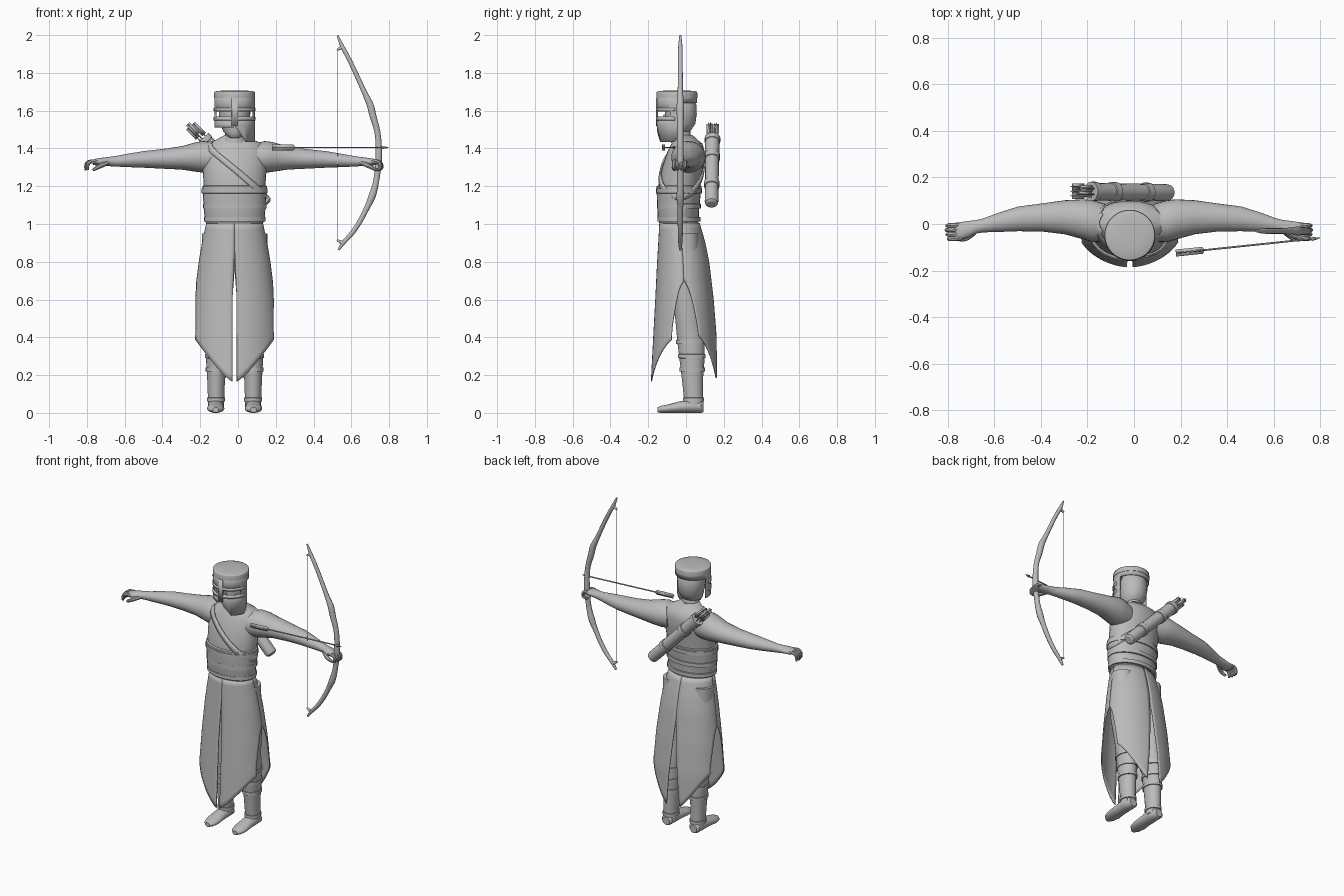
import bpy, bmesh, math
from mathutils import Vector

if "Cube" in bpy.data.objects:
    bpy.data.objects.remove(bpy.data.objects["Cube"])

grey = bpy.data.materials.new("plain grey")
grey.diffuse_color = (0.5, 0.5, 0.5, 1)
grey.use_nodes = True
grey.node_tree.nodes["Principled BSDF"].inputs["Base Color"].default_value = grey.diffuse_color
CX = -0.018  # body centre line


def finish(ob, angle=40, thick=0):
    """Assign colour, optional wall thickness, smooth shading."""
    if not ob.data.materials:
        ob.data.materials.append(grey)
    bpy.ops.object.select_all(action='DESELECT')
    ob.select_set(True)
    bpy.context.view_layer.objects.active = ob
    bpy.ops.object.shade_smooth_by_angle(angle=math.radians(angle))
    if thick:
        m = ob.modifiers.new("thickness", 'SOLIDIFY')
        m.thickness, m.offset = thick, 0
    return ob


def mesh(name, verts, faces, angle=40, thick=0):
    me = bpy.data.meshes.new(name)
    me.from_pydata(verts, [], faces)
    bm = bmesh.new()
    bm.from_mesh(me)
    bmesh.ops.remove_doubles(bm, verts=bm.verts, dist=1e-5)
    bmesh.ops.recalc_face_normals(bm, faces=bm.faces)
    bm.to_mesh(me)
    bm.free()
    ob = bpy.data.objects.new(name, me)
    bpy.context.collection.objects.link(ob)
    return finish(ob, angle, thick)


def loft(name, rings, axis='z', n=28, caps=True):
    """Skin ellipses (x, y, z, half_u, half_v) lying across the given axis."""
    verts, faces = [], []
    for x, y, z, a, b in rings:
        for i in range(n):
            t = 2 * math.pi * i / n
            u, v = a * math.cos(t), b * math.sin(t)
            verts.append({'z': (x + u, y + v, z), 'x': (x, y + u, z + v),
                          'y': (x + u, y, z + v)}[axis])
    for k in range(len(rings) - 1):
        for i in range(n):
            j = (i + 1) % n
            faces.append((k*n + i, k*n + j, k*n + n + j, k*n + n + i))
    if caps:
        faces += [tuple(range(n)), tuple(range(len(verts) - n, len(verts)))]
    return mesh(name, verts, faces)


def tube(name, pts, radii, smooth=True, res=3):
    """Round rod through points, with a radius at each."""
    cu = bpy.data.curves.new(name, 'CURVE')
    cu.dimensions, cu.bevel_depth, cu.bevel_resolution = '3D', 1, res
    cu.use_fill_caps = True
    sp = cu.splines.new('NURBS' if smooth else 'POLY')
    sp.points.add(len(pts) - 1)
    for p, co, r in zip(sp.points, pts, radii):
        p.co, p.radius = (*co, 1), r
    if smooth:
        sp.order_u, sp.use_endpoint_u, sp.resolution_u = 3, True, 5
    ob = bpy.data.objects.new(name, cu)
    bpy.context.collection.objects.link(ob)
    bpy.ops.object.select_all(action='DESELECT')
    ob.select_set(True)
    bpy.context.view_layer.objects.active = ob
    bpy.ops.object.convert(target='MESH')
    return finish(bpy.context.object)


def lerp_rows(rows, z):
    """Interpolate a table whose first column is descending height."""
    for a, b in zip(rows, rows[1:]):
        if z >= b[0]:
            t = min(1, (a[0] - z) / (a[0] - b[0]))
            return [p + (q - p) * t for p, q in zip(a[1:], b[1:])]
    return rows[-1][1:]


# Torso: height, centre y, half width, half depth
TORSO = [(1.47, -.015, .055, .05), (1.445, .0, .1, .062), (1.425, .005, .15, .082),
         (1.38, .0, .172, .1), (1.3, -.018, .17, .108), (1.2, -.035, .163, .112),
         (1.1, -.035, .155, .105), (1.0, -.035, .148, .102), (.96, -.03, .14, .095)]
loft("torso", [(CX, c, z, a, b) for z, c, a, b in TORSO])
loft("neck", [(CX, -.02, 1.43, .07, .06), (CX, -.025, 1.47, .05, .05), (CX, -.03, 1.52, .05, .05)])
loft("belly_wrap", [(CX, -.035, 1.205, .16, .11), (CX, -.037, 1.2, .171, .119), (CX, -.04, 1.12, .166, .114),
                    (CX, -.042, 1.04, .16, .108), (CX, -.04, 1.005, .152, .102), (CX, -.035, .99, .13, .085)])
for z in (1.175, 1.095, 1.025):
    c, a, b = lerp_rows(TORSO, z)
    loft("waist_belt", [(CX, c, z - .013, a, b), (CX, c - .002, z - .012, a + .013, b + .012),
                        (CX, c - .002, z + .012, a + .013, b + .012), (CX, c, z + .013, a, b)])

# Diagonal quiver strap hugging the torso
verts, faces = [], []
for i in range(40):
    t = 2 * math.pi * i / 40
    zm = 1.29 - .85 * .17 * math.cos(t)
    for dz in (-.02, .02):
        z = min(zm + dz, 1.435)
        c, a, b = lerp_rows(TORSO, z)
        verts.append((CX + (a + .006) * math.cos(t), c + (b + .006) * math.sin(t), z))
    j = (i + 1) % 40
    faces.append((2*i, 2*j, 2*j + 1, 2*i + 1))
mesh("quiver_strap", verts, faces, thick=.008)

# Long skirt: four hanging panels with slits at front, back and sides
SKIRT = [(1.01, -.035, .146, .103), (.9, -.022, .17, .122), (.8, -.015, .187, .135),
         (.6, -.008, .212, .152), (.4, -.005, .228, .166), (.15, -.01, .228, .174)]


def panel(name, side, back):
    nu, nv = 14, 22
    verts, faces = [], []
    for i in range(nu + 1):
        u = i / nu
        s = math.sin(u * math.radians(66))
        hem = (.185 if back else .165) + .25 * s ** 1.25
        for k in range(nv + 1):
            z = 1.005 + (hem - 1.005) * k / nv
            c, a, b = lerp_rows(SKIRT, z)
            if back:
                inner = max(0, .76 - z) * .36
            else:
                inner = min(1, max(0, .87 - z) / .25) * .05
            outer = math.radians(90 - 25 * math.sqrt(min(1, max(0, .69 - z) / .25)))
            p = inner + (outer - inner) * u
            verts.append((CX + side * a * math.sin(p), c + (b if back else -b) * math.cos(p), z))
    for i in range(nu):
        for k in range(nv):
            m = i * (nv + 1) + k
            faces.append((m, m + 1, m + nv + 2, m + nv + 1))
    mesh(name, verts, faces, thick=.006)


for side in (-1, 1):
    panel("skirt_front", side, False)
    panel("skirt_back", side, True)

for side in (-1, 1):
    # Legs, shin straps and shoes
    lx = CX + side * .098
    loft("leg", [(lx + side * .01, -.005, .95, .065, .07), (lx + side * .01, 0, .65, .068, .075),
                 (lx, .015, .48, .06, .07), (lx, .026, .38, .056, .072), (lx, .032, .28, .053, .066),
                 (lx, .034, .18, .047, .056), (lx, .04, .07, .043, .05), (lx, .042, .03, .043, .048)])
    for z, c, a, b in ((.375, .026, .059, .075), (.3, .031, .056, .07), (.23, .033, .053, .064), (.07, .04, .046, .053)):
        loft("shin_strap", [(lx, c, z - .011, a - .005, b - .005), (lx, c, z - .01, a + .002, b + .003),
                            (lx, c, z + .01, a + .002, b + .003), (lx, c, z + .011, a - .005, b - .005)])
    fx = lx + side * .002
    loft("shoe", [(fx, .092, .03, .025, .026), (fx, .08, .033, .038, .033), (fx, .03, .036, .042, .036),
                  (fx, -.03, .031, .042, .031), (fx, -.09, .023, .046, .023), (fx, -.13, .019, .036, .019),
                  (fx, -.15, .016, .016, .014)], 'y')
    # Arm and palm, tapering outwards from the shoulder
    ARM = [(.1, .005, 1.35, .08, .075), (.16, .012, 1.355, .09, .084), (.2, .02, 1.355, .086, .079),
           (.28, .029, 1.35, .073, .062), (.38, .028, 1.345, .06, .052), (.48, .022, 1.342, .053, .044),
           (.56, .008, 1.337, .042, .036), (.63, -.006, 1.332, .03, .028), (.66, -.012, 1.331, .029, .025),
           (.7, -.024, 1.33, .036, .021), (.735, -.031, 1.328, .038, .018), (.75, -.033, 1.326, .032, .012)]
    loft("arm", [(CX + side * d, y, z, a, b) for d, y, z, a, b in ARM], 'x')
    reach = 1 if side < 0 else .85  # bow hand curls tighter
    for k in range(4):
        y = -.004 - .019 * k
        f = reach * (.9 + .1 * math.sin(k + .6))
        pts = [(.725, y, 1.328), (.725 + .04 * f, y - .002, 1.335), (.725 + .066 * f, y - .003, 1.315),
               (.725 + .062 * f, y - .003, 1.285)]
        if side > 0:
            pts.append((.745, y, 1.288))
        tube("finger", [(CX + side * d, yy, z) for d, yy, z in pts], [.011, .0105, .0095, .007, .007][:len(pts)], res=2)
    tube("thumb", [(CX + side * d, y, z) for d, y, z in
                   ((.67, -.035, 1.325), (.7, -.062, 1.312), (.735, -.066, 1.295), (.75, -.06, 1.285))],
         [.013, .013, .011, .007], res=2)

# Head
loft("head", [(CX, -.03 + o, z, a, b) for z, o, a, b in
              ((1.455, -.04, .022, .02), (1.465, -.035, .038, .035), (1.49, -.012, .06, .064), (1.53, 0, .076, .079),
               (1.58, .003, .083, .084), (1.63, .002, .083, .084), (1.68, 0, .06, .06))])
loft("nose", [(CX, -.1, 1.52, .013, .03), (CX, -.1, 1.535, .014, .034), (CX, -.1, 1.58, .008, .02)], n=10)

# Great helm: full crown, open back, one longer cheek, eye slit
HY, HR = -.048, .104


def around(p, z, r=HR):
    return (CX + r * math.sin(p), HY - r * math.cos(p), z)


def cheek(deg):
    if deg < 0:
        return 1.51
    return 1.52 - .085 * min(1, deg / 35) + .06 * max(0, (deg - 80) / 20) ** 2


verts, faces = [], []
for i in range(72):
    deg = -180 + 5 * i
    low = cheek(deg) if abs(deg) <= 100 else 1.5
    verts += [around(math.radians(deg), z) for z in (1.7, 1.64, 1.595, 1.57, 1.525, low)]
for i in range(72):
    mid = abs(-177.5 + 5 * i)
    j = (i + 1) % 72
    for k in range(5):
        slit = k == 2 and 10 < mid < 70
        if (k == 0 or mid < 100) and not slit:
            faces.append((6*i + k, 6*j + k, 6*j + k + 1, 6*i + k + 1))
mesh("helm_wall", verts, faces, thick=.006)
loft("helm_crown", [(CX, HY, z, r, r) for z, r in
                    ((1.665, .1), (1.667, .109), (1.69, .109), (1.7, .106), (1.704, .095), (1.707, .05))], n=48)


def helm_band(name, a0, a1, z0, z1):
    n = 24
    ang = [math.radians(a0 + (a1 - a0) * i / n) for i in range(n + 1)]
    mesh(name, [around(p, z, HR + .003) for p in ang for z in (z0, z1)],
         [(2*i, 2*i + 2, 2*i + 3, 2*i + 1) for i in range(n)], thick=.008)


helm_band("helm_brow_band", -85, 85, 1.597, 1.615)
helm_band("helm_lower_band", -85, 85, 1.548, 1.566)
helm_band("helm_nose_bar", -8, 8, 1.52, 1.665)

# Quiver on the back with spare arrows
Q0, Q1 = Vector((.155, .135, 1.105)), Vector((-.185, .14, 1.455))
QD = (Q1 - Q0).normalized()
L = (Q1 - Q0).length
QP = [(0, .022), (.008, .034), (.02, .036), (.13, .036), (.132, .041), (.165, .041), (.167, .036),
      (.33, .037), (.332, .042), (.365, .042), (.367, .037), (L - .03, .038), (L - .028, .042), (L, .042)]
tube("quiver", [Q0 + QD * d for d, r in QP], [r for d, r in QP], smooth=False, res=5)
QS, QB = QD.cross(Vector((0, 1, 0))), Vector((0, 1, 0))
for k in range(5):
    t = 2 * math.pi * k / 5
    off = (QS * math.cos(t) + QB * math.sin(t)) * .021
    a, b = Q1 + off - QD * .02, Q1 + off + QD * (.095 + .015 * math.sin(2 * k))
    tube("spare_arrow", [a, b], [.004, .004], smooth=False, res=1)
    for w in (QS, QB):
        mesh("spare_fletching", [b - QD * .075 - w * .013, b - w * .013, b + w * .013, b - QD * .075 + w * .013],
             [(0, 1, 2, 3)], thick=.002)

# Recurve bow, tip knobs and string
BY = -.03
BOW = [(.527, 1.998, .005), (.548, 1.945, .012), (.585, 1.88, .012), (.632, 1.78, .013), (.672, 1.69, .014),
       (.702, 1.63, .02), (.714, 1.57, .019), (.737, 1.5, .016), (.746, 1.42, .017), (.744, 1.32, .019),
       (.737, 1.26, .016), (.727, 1.2, .017), (.708, 1.14, .021), (.69, 1.1, .015), (.645, 1.01, .014),
       (.6, .945, .013), (.555, .9, .012), (.532, .862, .006)]
tube("bow", [(x, BY, z) for x, z, r in BOW], [r for x, z, r in BOW])
for z, zb in ((1.922, 1.935), (.915, .902)):
    tube("string_nock", [(.55, BY, zb), (.524, BY, z)], [.011, .005], smooth=False)
tube("bow_string", [(.528, BY, 1.925), (.528, BY, .912)], [.0018, .0018], smooth=False, res=1)

# Nocked arrow with crossed feathers and a pointed head
A0, A1 = Vector((.18, -.125, 1.405)), Vector((.802, -.06, 1.405))
AD = (A1 - A0).normalized()
tube("arrow_shaft", [A0, A1 - AD * .02], [.004, .004], smooth=False, res=1)
tube("arrow_head", [A1 - AD * .045, A1 - AD * .035, A1], [.004, .009, .0005], smooth=False, res=1)
for w in (Vector((0, 0, 1)), AD.cross(Vector((0, 0, 1)))):
    mesh("arrow_fletching", [A0 - w * .015, A0 + AD * .115 - w * .015, A0 + AD * .125,
                             A0 + AD * .115 + w * .015, A0 + w * .015], [(0, 1, 2, 3, 4)], thick=.002)
